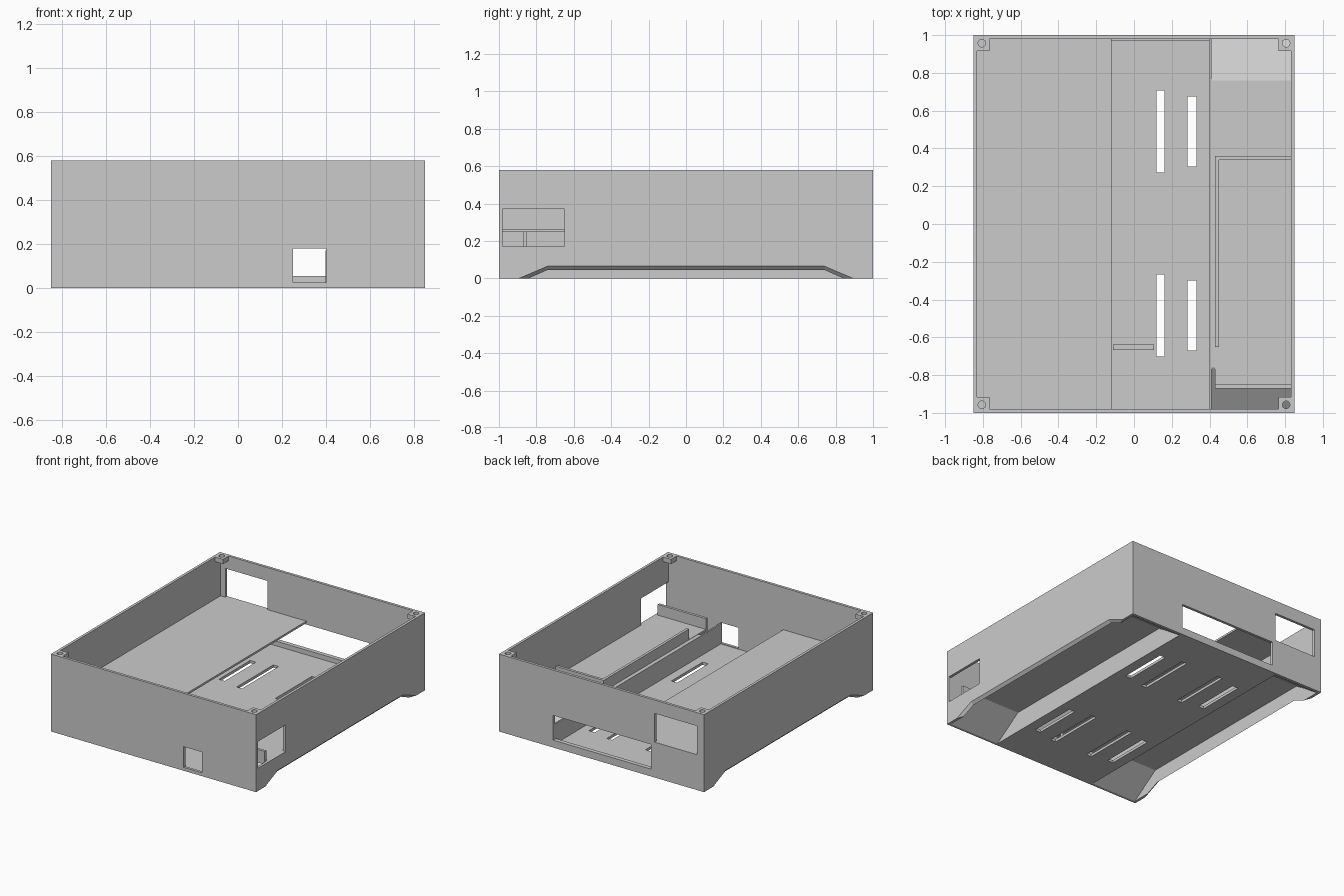
import bpy
import bmesh

cube = bpy.data.objects.get("Cube")
if cube:
    bpy.data.objects.remove(cube, do_unlink=True)

grey = bpy.data.materials.new("plain grey")
grey.use_nodes = True
colour = (0.6, 0.6, 0.6, 1)
grey.diffuse_color = colour
grey.node_tree.nodes["Principled BSDF"].inputs["Base Color"].default_value = colour

W, D, H, T = 0.85, 1.0, 0.58, 0.02   # half width, half depth, height, wall
MID = -0.02                          # centre line of the lower floor


def loft(name, *rings):
    """Closed solid through rings of points with equal counts."""
    bm = bmesh.new()
    loops = [[bm.verts.new(p) for p in ring] for ring in rings]
    n = len(loops[0])
    bm.faces.new(loops[0])
    bm.faces.new(loops[-1])
    for a, b in zip(loops, loops[1:]):
        for i in range(n):
            j = (i + 1) % n
            bm.faces.new((a[i], a[j], b[j], b[i]))
    bmesh.ops.recalc_face_normals(bm, faces=bm.faces)
    mesh = bpy.data.meshes.new(name)
    bm.to_mesh(mesh)
    bm.free()
    mesh.materials.append(grey)
    ob = bpy.data.objects.new(name, mesh)
    bpy.context.collection.objects.link(ob)
    return ob


def box(name, x0, x1, y0, y1, z0, z1):
    rings = [[(x0, y0, z), (x1, y0, z), (x1, y1, z), (x0, y1, z)] for z in (z0, z1)]
    return loft(name, *rings)


def cylinder(name, x, y, z0, z1, r):
    bpy.ops.mesh.primitive_cylinder_add(vertices=24, radius=r, depth=z1 - z0,
                                        location=(x, y, (z0 + z1) / 2))
    ob = bpy.context.object
    ob.name = name
    ob.data.materials.append(grey)
    return ob


def cut(target, cutters):
    """Subtract the cutters, bake the result and remove them."""
    for c in cutters:
        c.hide_render = True
        m = target.modifiers.new("cut", "BOOLEAN")
        m.operation, m.solver, m.object = "DIFFERENCE", "EXACT", c
    graph = bpy.context.evaluated_depsgraph_get()
    mesh = bpy.data.meshes.new_from_object(target.evaluated_get(graph))
    target.modifiers.clear()
    target.data = mesh
    for c in cutters:
        bpy.data.objects.remove(c, do_unlink=True)


# Outer walls with windows and the arched cuts along both sides
def arch(x, foot, top):
    s = foot + 0.05 * (foot - 0.74) / 0.15
    return [(x, -s, -0.02), (x, -0.74, top), (x, 0.74, top), (x, s, -0.02)]


walls = box("outer_walls", -W, W, -D, D, 0, H)
cutters = [
    box("hollow", -W + T, W - T, -D + T, D - T, -0.1, H + 0.1),
    box("front_window", 0.25, 0.40, -1.1, -0.95, 0.025, 0.18),
    box("side_window", 0.80, 0.90, -0.98, -0.65, 0.17, 0.37),
    box("rear_opening", -0.41, 0.40, 0.95, 1.1, 0.055, 0.24),
    box("rear_window", -0.79, -0.44, 0.95, 1.1, 0.265, 0.48),
]
for s in (-1, 1):
    cutters.append(loft("side_arch", arch(s * (W - T), 0.85, 0.045),
                        arch(s * W, 0.89, 0.065), arch(s * (W + 0.05), 0.89, 0.065)))
cut(walls, cutters)

# Corner screw tabs
for sx in (-1, 1):
    for sy in (-1, 1):
        xs = sorted((sx * 0.765, sx * 0.831))
        ys = sorted((sy * 0.915, sy * 0.981))
        tab = box("screw_tab", *xs, *ys, 0.545, H)
        cut(tab, [cylinder("screw_hole", sx * 0.805, sy * 0.957, 0.5, 0.65, 0.02)])

# Lower floor with vent slots
floor = box("lower_floor", MID - 0.43, MID + 0.43, -D + T, D - T, 0, T)
slots = []
for side in (-1, 1):
    for y in (-0.485, 0.49):
        for dx, half_w, half_l in ((0.16, 0.022, 0.217), (0.328, 0.024, 0.185)):
            x = MID + side * dx
            slots.append(box("slot", x - half_w, x + half_w,
                             y - half_l, y + half_l, -0.1, 0.1))
cut(floor, slots)
box("rear_sill", MID - 0.42, MID + 0.42, 0.968, 0.98, T, 0.055)
box("floor_rib", -0.11, 0.105, -0.667, -0.637, T, 0.05)

# Raised side decks with sloping ends, and the upright beside each
profile = [(-0.98, 0), (-0.76, 0.15), (0.76, 0.15), (0.98, 0),
           (0.98, 0.02), (0.76, 0.168), (-0.76, 0.168), (-0.98, 0.02)]
for side, outer in ((-1, -W + T), (1, W - T)):
    inner = MID + side * 0.43
    loft("side_deck", *[[(x, y, z) for y, z in profile] for x in (inner, outer)])
    box("deck_upright", *sorted((inner, inner - side * 0.012)), -0.98, 0.98, 0, 0.17)

# Tray with low rails on the left deck
box("tray_base", 0.43, 0.83, -0.87, 0.36, 0.152, 0.17)
box("tray_long_rail", 0.43, 0.45, -0.65, 0.36, 0.165, 0.25)
box("tray_rear_rail", 0.45, 0.83, 0.34, 0.36, 0.165, 0.25)
box("tray_front_rail", 0.43, 0.83, -0.87, -0.85, 0.165, 0.25)

# Upper shelf
box("upper_shelf", -0.83, -0.12, -0.98, 0.98, 0.25, 0.265)
